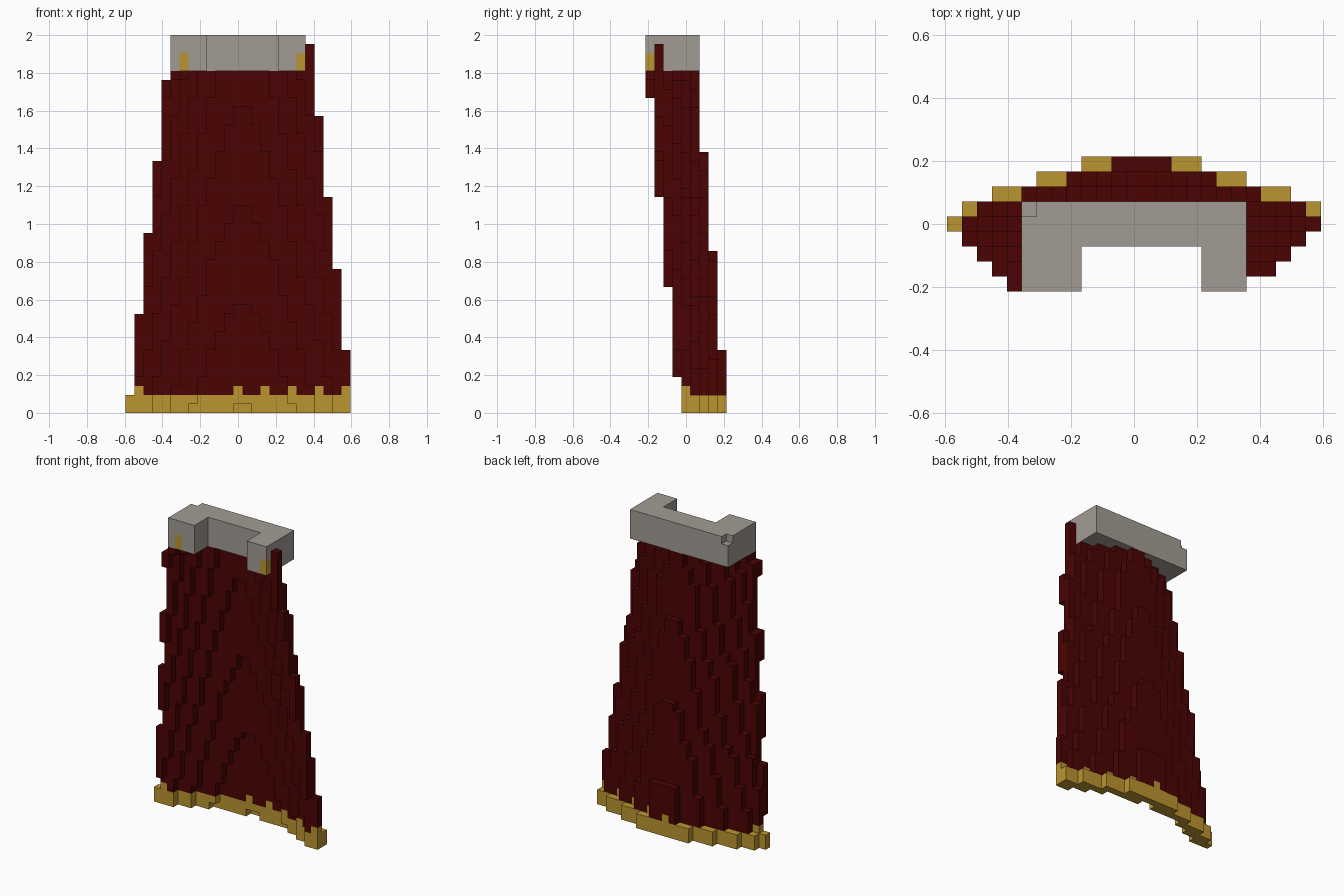
import bpy, bmesh, math

if "Cube" in bpy.data.objects:
    bpy.data.objects.remove(bpy.data.objects["Cube"])

V = 2 / 42            # block size
NX, NY = 25, 9        # blocks across and deep


def material(name, rgb):
    m = bpy.data.materials.new(name)
    m.diffuse_color = (*rgb, 1)
    m.use_nodes = True
    m.node_tree.nodes["Principled BSDF"].inputs["Base Color"].default_value = m.diffuse_color
    return m


RED = material("dark red cloth", (0.070, 0.001, 0.001))
GOLD = material("gold trim", (0.50, 0.30, 0.030))
GREY = material("grey fur", (0.36, 0.33, 0.295))

# Pleated drop of the back face, in blocks, per column out from the middle
PLEATS = [0, 0, 0.46, 0.5, 0.95, 1.46, 1.5, 2, 2.46, 2.5, 3, 3.5, 3.95, 3.95]


def pleat(u):
    t = min(max(u - 0.5, 0), 12)
    n = int(t)
    return PLEATS[n] + (PLEATS[n + 1] - PLEATS[n]) * (t - n)


blocks = {}           # (i, j, k) -> part name

# Curved, tapering cloth that drifts backwards towards the hem
for k in range(38):
    left = sum(k >= t for t in (2, 11, 20, 28, 37))
    right = 24 - sum(k >= t for t in (7, 16, 24, 33))
    half = 12.5 - k / 8.8
    for i in range(left, right + 1):
        u = abs(i + 0.5 - 13)
        drift = (k + 0.5) / 11
        curve = min(4.15 * (u / half) ** 1.75, 3.95 if i < 13 else 3.45)
        scale = 1 if k < 4 else 12.5 / half
        back = math.floor(8.64 - drift - pleat(u * scale))
        front = max(0, math.ceil(7.09 - drift - curve))
        for j in range(front, max(front, back) + 1):
            tooth = k == 2 and (i == 1 or i % 3 == 0 and (i >= 12 or j > front))
            blocks[i, j, k] = "hem_trim" if k < 2 or tooth else "cape_cloth"

# Cloth corners below and beside the collar
blocks[5, 0, 37] = "cape_cloth"
for k in range(38, 41):
    blocks[20, 1, k] = "cape_cloth"

# U-shaped collar with one nicked corner
for i in range(5, 20):
    for j in range(6):
        for k in range(38, 42):
            if not (j < 3 and 9 <= i < 17) and (i, j, k) != (5, 5, 41):
                blocks[i, j, k] = "collar"

# Clasps at the front of the collar
for i in (6, 19):
    for k in (38, 39):
        blocks[i, 0, k] = "clasps"


def build(name, mat):
    """Make the outer faces of all blocks belonging to one part."""
    bm = bmesh.new()
    verts = {}

    def vert(p):
        if p not in verts:
            verts[p] = bm.verts.new(((p[0] - NX / 2) * V, (p[1] - NY / 2) * V, p[2] * V))
        return verts[p]

    for pos, part in blocks.items():
        if part != name:
            continue
        for axis in range(3):
            b, c = (axis + 1) % 3, (axis + 2) % 3
            for side in (0, 1):
                near = list(pos)
                near[axis] += 2 * side - 1
                if tuple(near) in blocks:
                    continue
                corners = []
                for db, dc in ((0, 0), (1, 0), (1, 1), (0, 1)):
                    p = list(pos)
                    p[axis] += side
                    p[b] += db
                    p[c] += dc
                    corners.append(vert(tuple(p)))
                bm.faces.new(corners if side else corners[::-1])
    bmesh.ops.dissolve_limit(bm, angle_limit=0.01, verts=bm.verts, edges=bm.edges)
    me = bpy.data.meshes.new(name)
    bm.to_mesh(me)
    bm.free()
    me.materials.append(mat)
    bpy.context.collection.objects.link(bpy.data.objects.new(name, me))


build("cape_cloth", RED)
build("hem_trim", GOLD)
build("collar", GREY)
build("clasps", GOLD)
